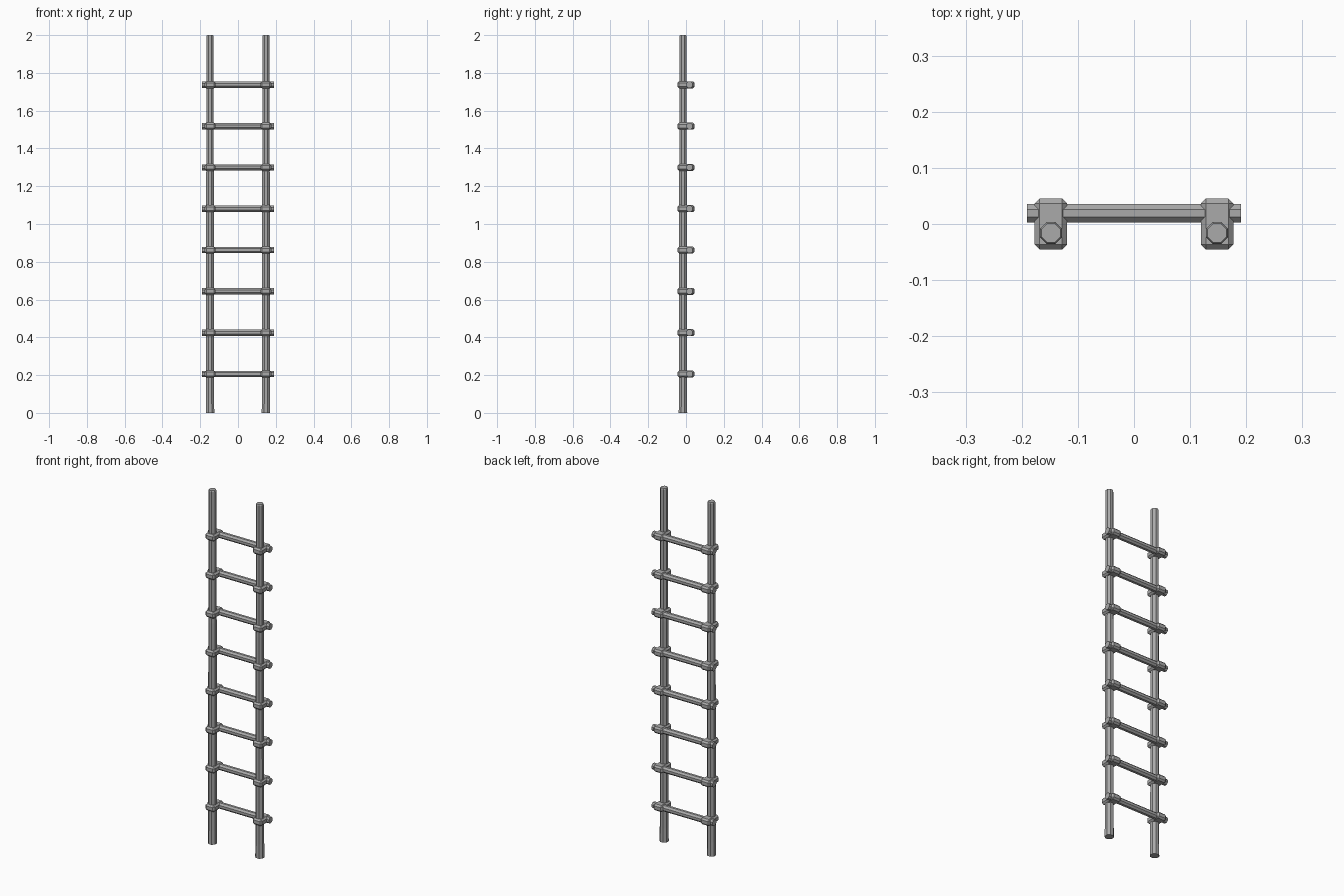
import bpy, bmesh, math
from mathutils import Matrix

cube = bpy.data.objects.get("Cube")
if cube:
    bpy.data.objects.remove(cube, do_unlink=True)

grey = bpy.data.materials.new("weathered_grey")
grey.use_nodes = True
COLOUR = (0.4, 0.4, 0.4, 1)
grey.diffuse_color = COLOUR
grey.node_tree.nodes["Principled BSDF"].inputs["Base Color"].default_value = COLOUR

POST_X, POST_Y = 0.148, -0.016
RUNGS, FIRST_Z, STEP = 8, 0.206, 0.2187


def finish(name, bm):
    bmesh.ops.recalc_face_normals(bm, faces=bm.faces)
    mesh = bpy.data.meshes.new(name)
    bm.to_mesh(mesh)
    bm.free()
    mesh.materials.append(grey)
    obj = bpy.data.objects.new(name, mesh)
    bpy.context.collection.objects.link(obj)
    return obj


def turned(name, profile, sides=8):
    """Closed faceted pole along z from (radius, height) pairs."""
    bm = bmesh.new()
    rings = []
    for r, z in profile:
        angles = [math.tau * (i + 0.5) / sides for i in range(sides)]
        rings.append([bm.verts.new((r * math.cos(a), r * math.sin(a), z)) for a in angles])
    for low, high in zip(rings, rings[1:]):
        for i in range(sides):
            j = (i + 1) % sides
            bm.faces.new((low[i], low[j], high[j], high[i]))
    bm.faces.new(rings[0][::-1])
    bm.faces.new(rings[-1])
    return finish(name, bm)


def lashing(name, x, z):
    """Chamfered block that ties a rung to a post."""
    bm = bmesh.new()
    bmesh.ops.create_cube(bm, size=1, matrix=Matrix.Diagonal((0.058, 0.091, 0.037, 1)))
    bmesh.ops.bevel(bm, geom=bm.edges[:], offset=0.009, segments=1, affect='EDGES')
    obj = finish(name, bm)
    obj.location = (x, 0, z)


# Upright posts, slightly tapered with a chamfered top
post_profile = [(0.0245, 0), (0.023, 0.08), (0.0225, 1.25), (0.021, 1.3),
                (0.021, 1.994), (0.018, 2)]
for side, label in ((1, "left"), (-1, "right")):
    post = turned(label + "_post", post_profile)
    post.location = (side * POST_X, POST_Y, 0)

# Rungs behind the posts, with a lashing at each crossing
for n in range(RUNGS):
    z = FIRST_Z + n * STEP
    rung = turned(f"rung_{n + 1}", [(0.018, -0.191), (0.018, 0.191)])
    rung.rotation_euler = (0, math.pi / 2, 0)
    rung.location = (0, 0.019, z)
    for side, label in ((1, "left"), (-1, "right")):
        lashing(f"{label}_lashing_{n + 1}", side * POST_X, z)
